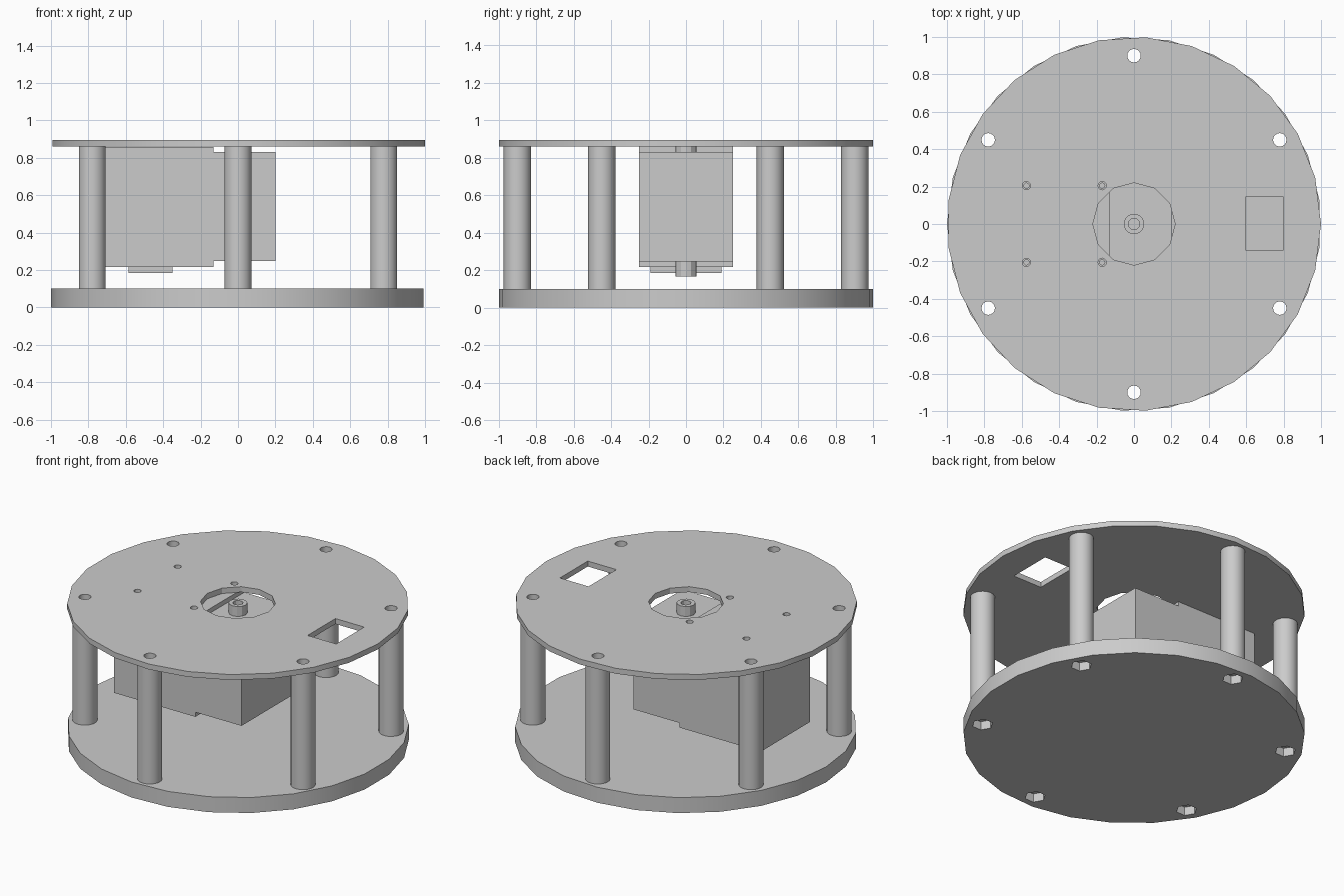
import bpy
import bmesh
from math import radians, pi, sin, cos
from mathutils import Matrix, Vector

cube = bpy.data.objects.get("Cube")
if cube:
    bpy.data.objects.remove(cube, do_unlink=True)

grey = bpy.data.materials.new("plain grey")
grey.use_nodes = True
colour = (0.6, 0.6, 0.6, 1)
grey.diffuse_color = colour
grey.node_tree.nodes["Principled BSDF"].inputs["Base Color"].default_value = colour


def make(name, fill):
    """Make an object whose mesh is filled by a bmesh function."""
    bm = bmesh.new()
    fill(bm)
    mesh = bpy.data.meshes.new(name)
    bm.to_mesh(mesh)
    bm.free()
    mesh.materials.append(grey)
    obj = bpy.data.objects.new(name, mesh)
    bpy.context.collection.objects.link(obj)
    return obj


def cylinders(name, places, radius, low, high, sides, turn=0):
    def fill(bm):
        for x, y in places:
            spot = Matrix.Translation((x, y, (low + high) / 2)) @ Matrix.Rotation(turn, 4, "Z")
            bmesh.ops.create_cone(bm, cap_ends=True, segments=sides, radius1=radius,
                                  radius2=radius, depth=high - low, matrix=spot)
    return make(name, fill)


def box(name, low, high):
    low, high = Vector(low), Vector(high)

    def fill(bm):
        spot = Matrix.Translation((low + high) / 2) @ Matrix.Diagonal((*(high - low), 1))
        bmesh.ops.create_cube(bm, size=1, matrix=spot)
    return make(name, fill)


def activate(obj):
    bpy.ops.object.select_all(action="DESELECT")
    obj.select_set(True)
    bpy.context.view_layer.objects.active = obj


def combine(obj, other, operation="DIFFERENCE"):
    mod = obj.modifiers.new(operation, "BOOLEAN")
    mod.operation = operation
    mod.solver = "EXACT"
    mod.object = other
    activate(obj)
    bpy.ops.object.modifier_apply(modifier=mod.name)


centre = [(0, 0)]
ring = [(0.9 * cos(a), 0.9 * sin(a)) for a in (pi / 6 + i * pi / 3 for i in range(6))]
screws = [(x, y) for x in (-0.575, -0.17) for y in (-0.205, 0.205)]

# Plates: odd-sided discs with corners on opposite sides
base = cylinders("base_plate", centre, 1, 0, 0.1, 25, pi / 2)
top = cylinders("top_plate", centre, 1, 0.86, 0.895, 25, -pi / 2)
posts = cylinders("spacer_posts", ring, 0.073, 0.1, 0.86, 18)

# Motor housing: tall gearbox half, shorter output half, lower cap
motor = box("motor_housing", (-0.71, -0.25, 0.217), (-0.13, 0.25, 0.859))
output = box("output_half", (-0.2, -0.25, 0.247), (0.2, 0.25, 0.83))
combine(motor, output, "UNION")
cap = box("motor_cap", (-0.585, -0.19, 0.185), (-0.35, 0.19, 0.217))
shaft = cylinders("hollow_shaft", centre, 0.055, 0.165, 0.894, 12)

# Cutters for bolts, nuts, shaft, screws and cable window
bolts = cylinders("bolt_cutter", ring, 0.036, -0.1, 1, 16)
nuts = cylinders("nut_cutter", ring, 0.062, -0.1, 0.055, 6, pi / 6)
shaft_hole = cylinders("shaft_hole_cutter", centre, 0.22, 0.8, 1, 12)
shaft_bore = cylinders("shaft_bore_cutter", centre, 0.03, 0.1, 1, 12)
shaft_seat = cylinders("shaft_seat_cutter", centre, 0.054, 0.1, 1, 12)
screw_holes = cylinders("screw_hole_cutter", screws, 0.022, 0.84, 1, 12)
screw_bores = cylinders("screw_bore_cutter", screws, 0.014, 0.3, 1, 12)
window = box("window_cutter", (0.595, -0.14, 0.8), (0.8, 0.145, 1))

jobs = [(base, [bolts, nuts]), (posts, [bolts]),
        (top, [bolts, shaft_hole, screw_holes, window]),
        (motor, [shaft_seat, screw_bores]), (shaft, [shaft_bore])]
for part, cutters in jobs:
    for cutter in cutters:
        combine(part, cutter)

for helper in (bolts, nuts, shaft_hole, shaft_bore, shaft_seat, screw_holes,
               screw_bores, window, output):
    bpy.data.objects.remove(helper, do_unlink=True)

# Smooth round walls, crisp corners
for part in (base, top, posts, motor, cap, shaft):
    activate(part)
    bpy.ops.object.shade_smooth_by_angle(angle=radians(25))
